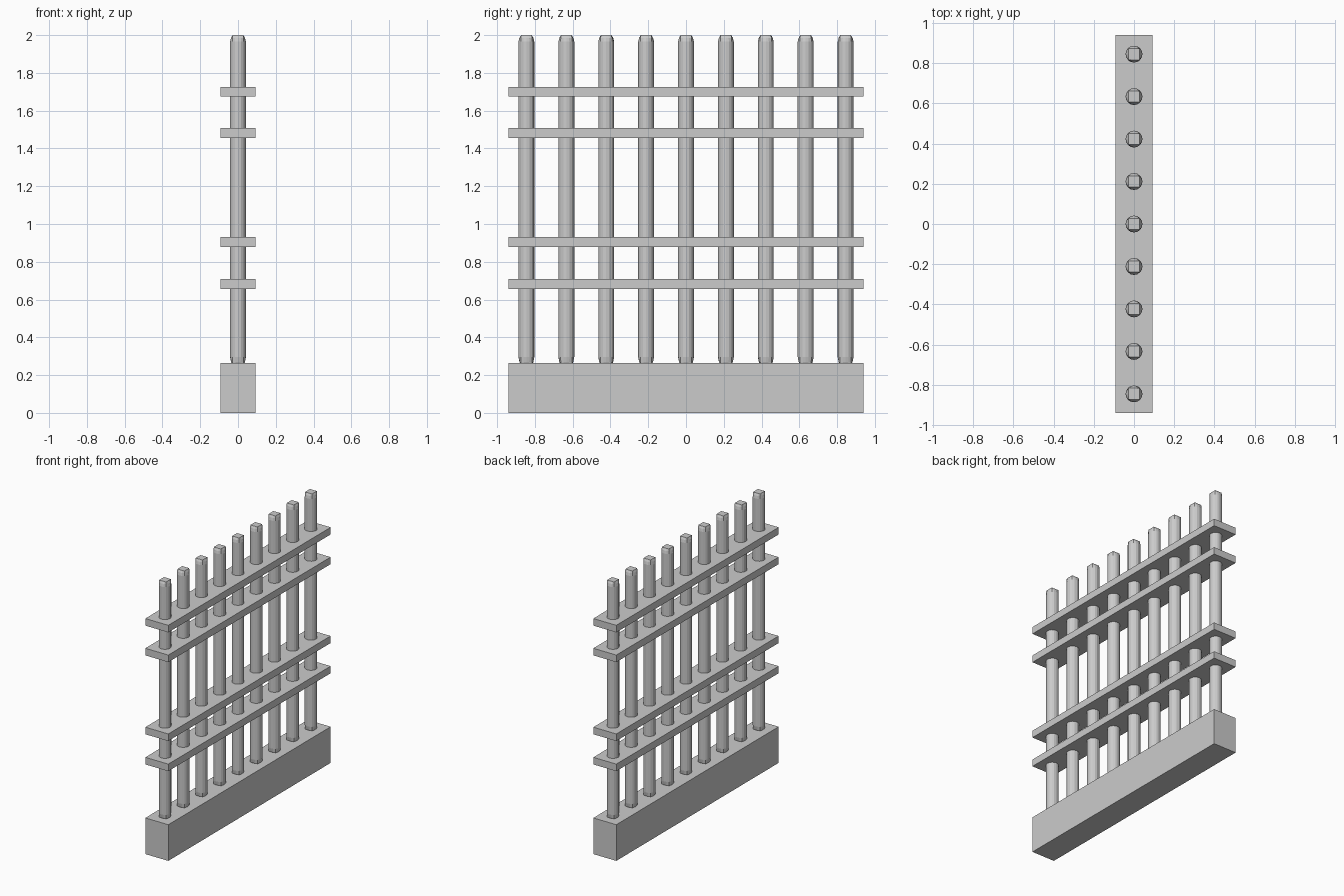
import bpy, bmesh, math

if "Cube" in bpy.data.objects:
    bpy.data.objects.remove(bpy.data.objects["Cube"])

HALF_X, HALF_Y = 0.093, 0.94


def add_mesh(name, bm):
    bmesh.ops.recalc_face_normals(bm, faces=bm.faces)
    mesh = bpy.data.meshes.new(name)
    bm.to_mesh(mesh)
    bm.free()
    obj = bpy.data.objects.new(name, mesh)
    bpy.context.collection.objects.link(obj)
    return obj


def slab(name, z0, z1):
    bm = bmesh.new()
    bmesh.ops.create_cube(bm, size=1)
    for v in bm.verts:
        v.co.x *= 2 * HALF_X
        v.co.y *= 2 * HALF_Y
        v.co.z = z0 if v.co.z < 0 else z1
    return add_mesh(name, bm)


def bar(name, y, sides=16):
    # round bar whose ends taper to a flat square cap
    profile = [(0.25, 0.028, 1), (0.27, 0.037, 0.3), (0.295, 0.042, 0),
               (1.965, 0.042, 0), (1.985, 0.037, 0.3), (2.0, 0.028, 1)]
    bm = bmesh.new()
    rings = []
    for z, r, square in profile:
        ring = []
        for i in range(sides):
            a = 2 * math.pi * i / sides
            c, s = math.cos(a), math.sin(a)
            k = r * (1 + square * (1 / max(abs(c), abs(s)) - 1))
            ring.append(bm.verts.new((c * k, y + s * k, z)))
        rings.append(ring)
    for lo, hi in zip(rings, rings[1:]):
        for i in range(sides):
            j = (i + 1) % sides
            bm.faces.new((lo[i], lo[j], hi[j], hi[i]))
    bm.faces.new(rings[0][::-1])
    bm.faces.new(rings[-1])
    return add_mesh(name, bm)


# solid plinth
slab("base", 0, 0.265)

# two pairs of flat rails
for n, z in enumerate((0.683, 0.904, 1.482, 1.70)):
    slab(f"rail_{n + 1}", z - 0.026, z + 0.026)

# row of nine upright bars
for n in range(9):
    bar(f"bar_{n + 1}", (n - 4) * 0.2112)
